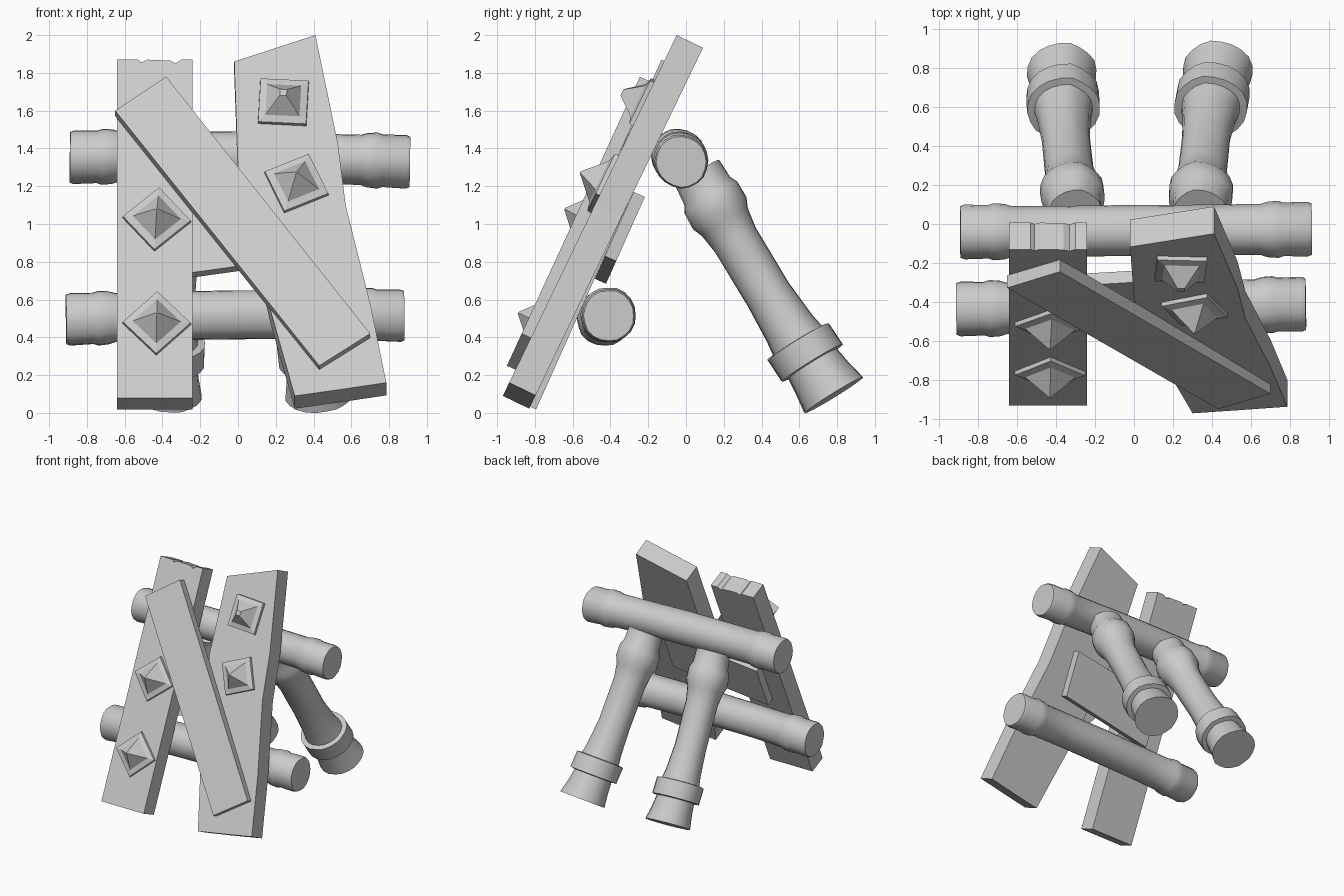
import bpy, bmesh, math, random
from mathutils import Vector, Matrix

if "Cube" in bpy.data.objects:
    bpy.data.objects.remove(bpy.data.objects["Cube"])

random.seed(4)


def finish(name, bm, smooth=False):
    bmesh.ops.recalc_face_normals(bm, faces=bm.faces)
    me = bpy.data.meshes.new(name)
    bm.to_mesh(me)
    bm.free()
    ob = bpy.data.objects.new(name, me)
    bpy.context.collection.objects.link(ob)
    if smooth:
        bpy.ops.object.select_all(action='DESELECT')
        ob.select_set(True)
        bpy.context.view_layer.objects.active = ob
        bpy.ops.object.shade_smooth_by_angle(angle=math.radians(35))
    return ob


def lean(y0, slope):
    """Front normal of a leaning plane y = y0 + slope * z."""
    return Vector((0, -1, slope)).normalized()


def plank(name, outline, y0, slope, thick):
    """Outline is the front face as seen from the front (x, z)."""
    bm = bmesh.new()
    back = -lean(y0, slope) * thick
    front = [Vector((x, y0 + slope * z, z)) for x, z in outline]
    a = [bm.verts.new(p) for p in front]
    b = [bm.verts.new(p + back) for p in front]
    bm.faces.new(a)
    bm.faces.new(b[::-1])
    n = len(a)
    for i in range(n):
        j = (i + 1) % n
        bm.faces.new((a[i], b[i], b[j], a[j]))
    return finish(name, bm)


def log(name, start, end, profile, bow=Vector((0, 0, 0)), segs=20):
    """Round log: profile is (fraction along, radius)."""
    start, end = Vector(start), Vector(end)
    rot = (end - start).to_track_quat('Z', 'Y').to_matrix()
    wobble = [1 + random.uniform(-0.025, 0.025) for _ in range(segs)]
    bm = bmesh.new()
    rings = []
    for t, r in profile:
        c = start.lerp(end, t) + bow * (4 * t * (1 - t))
        ring = []
        for k in range(segs):
            a = 2 * math.pi * k / segs
            rr = r * wobble[k]
            ring.append(bm.verts.new(
                c + rot @ Vector((rr * math.cos(a), rr * math.sin(a), 0))))
        rings.append(ring)
    for p, q in zip(rings, rings[1:]):
        for k in range(segs):
            m = (k + 1) % segs
            bm.faces.new((p[k], p[m], q[m], q[k]))
    bm.faces.new(rings[0][::-1])
    bm.faces.new(rings[-1])
    return finish(name, bm, True)


def spike(name, x, z, y0, slope, angle, tip=0.0):
    """Square plate with a pyramid stud on a leaning plank."""
    n = lean(y0, slope)
    right = Vector((1, 0, 0))
    up = n.cross(right)
    m = Matrix((right, up, n)).transposed() @ Matrix.Rotation(math.radians(angle), 3, 'Z')
    # the pictured centre is that of the raised plate
    o = Vector((x, y0 + slope * z, z)) - up * 0.01
    bm = bmesh.new()
    levels = [(0.13, -0.02), (0.127, 0.022), (0.09, 0.034), (tip, 0.145 - tip * 0.9)]
    rings = []
    for h, d in levels:
        h = max(h, 0.004)
        rings.append([bm.verts.new(o + m @ Vector((sx * h, sy * h, d)))
                      for sx, sy in ((-1, -1), (1, -1), (1, 1), (-1, 1))])
    for p, q in zip(rings, rings[1:]):
        for k in range(4):
            j = (k + 1) % 4
            bm.faces.new((p[k], p[j], q[j], q[k]))
    bm.faces.new(rings[0][::-1])
    bm.faces.new(rings[-1])
    return finish(name, bm)


RIGHT = (-1.013, 0.4817)
LEFT = (-0.966, 0.447)

# Upright planks
plank("right_plank", [(-0.02, 1.86), (0.41, 2.0), (0.53, 1.42), (0.57, 1.10),
                      (0.70, 0.58), (0.785, 0.16), (0.55, 0.125), (0.30, 0.09),
                      (0.17, 0.55), (0.0, 1.30)], *RIGHT, 0.155)
plank("left_plank", [(-0.64, 1.87), (-0.53, 1.87), (-0.51, 1.855), (-0.48, 1.87),
                     (-0.36, 1.865), (-0.33, 1.85), (-0.30, 1.87), (-0.24, 1.87),
                     (-0.24, 0.08), (-0.64, 0.08)], *LEFT, 0.15)

# Diagonal brace in front, short brace behind
plank("front_brace", [(-0.65, 1.60), (-0.38, 1.78), (0.70, 0.42), (0.43, 0.25)],
      -1.063, 0.46, 0.07)
plank("back_brace", [(-0.48, 1.06), (0.38, 1.17), (0.38, 0.83), (-0.48, 0.71)],
      -0.80, 0.447, 0.065)

# Spiked studs
spike("spike_upper_right", 0.24, 1.65, *RIGHT, -3, 0.018)
spike("spike_lower_right", 0.31, 1.22, *RIGHT, 24)
spike("spike_upper_left", -0.43, 1.03, *LEFT, 41)
spike("spike_lower_left", -0.43, 0.48, *LEFT, 44)

# Horizontal logs with thicker ends
half = [(0, 0.133), (0.012, 0.141), (0.08, 0.138), (0.095, 0.147), (0.125, 0.143),
        (0.145, 0.132), (0.3, 0.13)]
cross = half + [(0.5, 0.132)] + [(1 - t, r) for t, r in reversed(half)]
log("upper_log", (-0.89, -0.04, 1.355), (0.91, -0.025, 1.33), cross,
    Vector((0, 0, 0.015)))
log("lower_log", (-0.91, -0.435, 0.495), (0.88, -0.41, 0.515), cross,
    Vector((0, 0, 0.015)))

# Rear support legs with collars and flared feet
leg = [(0, 0.135), (0.08, 0.142), (0.11, 0.163), (0.18, 0.165), (0.22, 0.142),
       (0.30, 0.126), (0.55, 0.124), (0.70, 0.138), (0.757, 0.150), (0.76, 0.188),
       (0.855, 0.188), (0.858, 0.150), (0.92, 0.160), (1.0, 0.180)]
log("left_leg", (-0.30, 0.06, 1.27), (-0.37, 0.775, 0.095), leg, Vector((-0.01, -0.02, 0)))
log("right_leg", (0.34, 0.06, 1.27), (0.43, 0.785, 0.095), leg, Vector((-0.02, -0.02, 0)))
